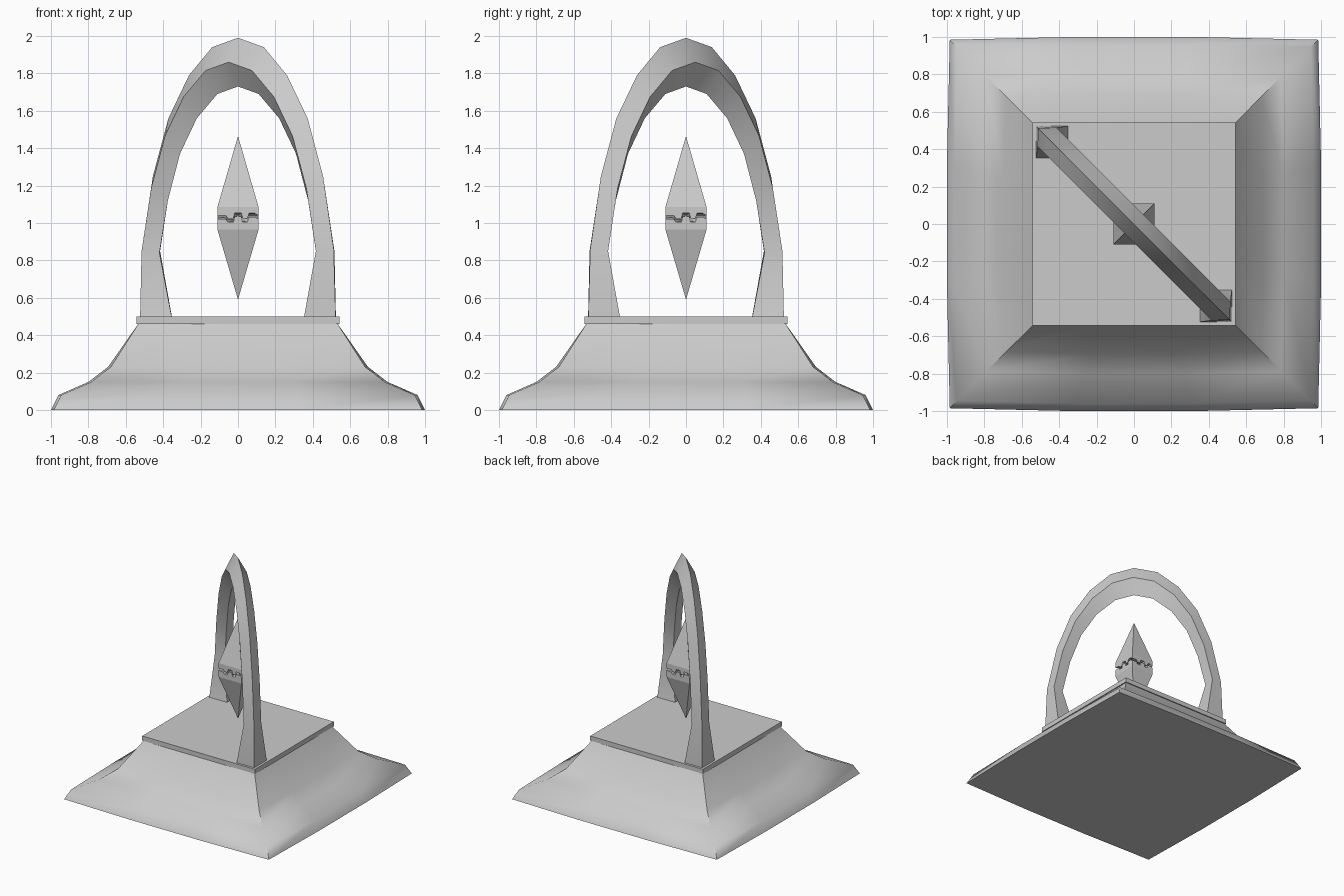
import bpy, bmesh, math

if "Cube" in bpy.data.objects:
    bpy.data.objects.remove(bpy.data.objects["Cube"])


def make_object(name, verts, faces, smooth_angle=None):
    mesh = bpy.data.meshes.new(name)
    mesh.from_pydata(verts, [], faces)
    bm = bmesh.new()
    bm.from_mesh(mesh)
    bmesh.ops.recalc_face_normals(bm, faces=bm.faces)
    bm.to_mesh(mesh)
    bm.free()
    ob = bpy.data.objects.new(name, mesh)
    bpy.context.collection.objects.link(ob)
    if smooth_angle:
        bpy.ops.object.select_all(action='DESELECT')
        bpy.context.view_layer.objects.active = ob
        ob.select_set(True)
        bpy.ops.object.shade_smooth_by_angle(angle=math.radians(smooth_angle))
    return ob


def bridge(rings, n):
    """Quads joining consecutive closed rings of n vertices."""
    return [(r * n + i, r * n + (i + 1) % n, (r + 1) * n + (i + 1) % n, (r + 1) * n + i)
            for r in range(rings - 1) for i in range(n)]


def around(points):
    """Repeat one side's points on all four sides by quarter turns."""
    ring = []
    for k in range(4):
        for x, y, z in points:
            for _ in range(k):
                x, y = -y, x
            ring.append((x, y, z))
    return ring


# Flared base: height, half width at mid-side, half width at corner
profile = [(0, 1.0, 0.985), (0.08, 0.96, 0.945), (0.15, 0.80, 0.785),
           (0.23, 0.695, 0.68), (0.465, 0.53, 0.53)]
verts = []
for z, mid, cor in profile:
    verts += around([(-cor, -cor, z), (-cor / 3, -mid, z), (cor / 3, -mid, z)])
n, r = 12, len(profile)
faces = bridge(r, n) + [tuple(range(n)), tuple(range((r - 1) * n, r * n))]
make_object("flared_base", verts, faces, 40)

# Square slab on top of the base
bpy.ops.mesh.primitive_cube_add(size=1, location=(0, 0, 0.48))
slab = bpy.context.object
slab.name = "top_slab"
slab.scale = (1.085, 1.085, 0.04)

# Diagonal arch: outer x, outer z, inner x, inner z (front view), half thickness
half = [(0.522, 0.50, 0.355, 0.50, 0.12), (0.512, 0.86, 0.42, 0.84, 0.07),
        (0.455, 1.25, 0.375, 1.12, 0.07), (0.372, 1.56, 0.31, 1.37, 0.07),
        (0.262, 1.79, 0.22, 1.56, 0.07), (0.138, 1.94, 0.11, 1.69, 0.07)]
path = ([(-a, b, -c, d, p) for a, b, c, d, p in half] + [(0, 1.99, 0, 1.73, 0.07)]
        + half[::-1])
verts = []
for ox, oz, ix, iz, p in path:
    mx, mz, q = (ox + ix) / 2, (oz + iz) / 2, p / math.sqrt(2)
    verts += [(ox, -ox, oz), (mx + q, -mx + q, mz), (ix, -ix, iz), (mx - q, -mx - q, mz)]
r = len(path)
make_object("diagonal_arch", verts,
            bridge(r, 4) + [(0, 1, 2, 3), tuple(range(4 * r - 4, 4 * r))], 25)

# Floating crystal, split in two by a toothed crack
W = 0.11
crack = [(-0.11, 0.0), (-0.065, 0.0), (-0.055, -0.016), (-0.025, -0.016), (-0.018, 0.014),
         (0.018, 0.014), (0.025, -0.016), (0.05, -0.016), (0.06, 0.012), (0.09, 0.012)]


def crystal_half(name, tip_z, wide_z, crack_z):
    wide = around([(x, -W, wide_z) for x, _ in crack])
    edge = around([(x, -W, crack_z + dz) for x, dz in crack])
    n = len(wide)
    verts = wide + edge + [(0, 0, tip_z), (0, 0, crack_z)]
    faces = bridge(2, n)
    for i in range(n):
        j = (i + 1) % n
        faces += [(i, j, 2 * n), (n + i, n + j, 2 * n + 1)]
    make_object(name, verts, faces)


crystal_half("crystal_upper", 1.465, 1.085, 1.04)
crystal_half("crystal_lower", 0.59, 0.965, 1.02)
